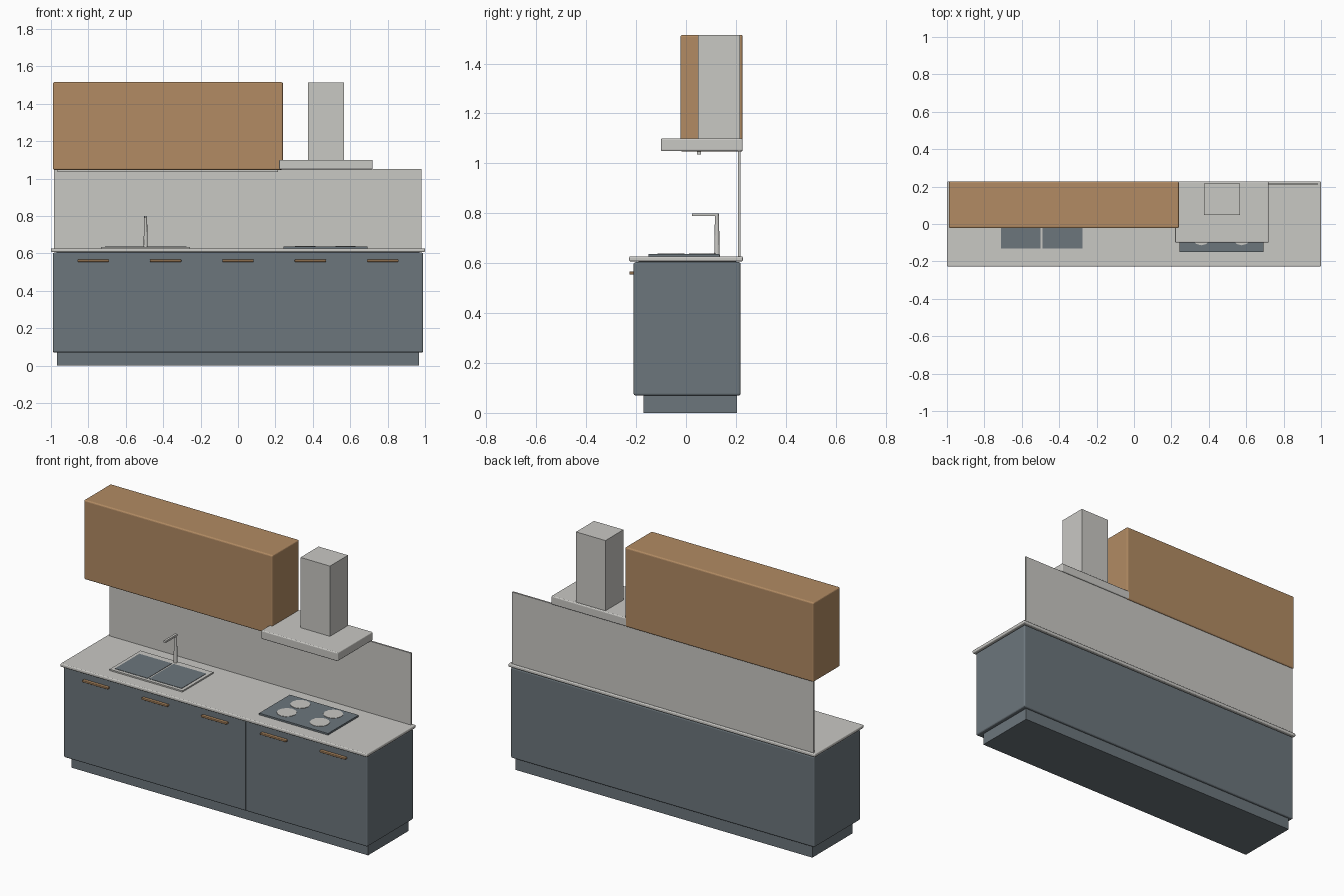
import bpy, bmesh, math
from mathutils import Matrix

if "Cube" in bpy.data.objects:
    bpy.data.objects.remove(bpy.data.objects["Cube"])


def material(name, rgb):
    m = bpy.data.materials.new(name)
    m.diffuse_color = (*rgb, 1)
    m.use_nodes = True
    m.node_tree.nodes["Principled BSDF"].inputs["Base Color"].default_value = m.diffuse_color
    return m


WOOD = material("warm_wood", (0.445, 0.258, 0.125))
SLATE = material("slate_blue", (0.150, 0.181, 0.202))
STONE = material("pale_grey", (0.584, 0.578, 0.552))


def finish(name, bm, mat, bevel=0):
    me = bpy.data.meshes.new(name)
    bm.to_mesh(me)
    bm.free()
    ob = bpy.data.objects.new(name, me)
    bpy.context.collection.objects.link(ob)
    me.materials.append(mat)
    if bevel:
        mod = ob.modifiers.new("rounded_edges", 'BEVEL')
        mod.width, mod.segments = bevel, 3
    return ob


def box(name, x, y, z, mat, bevel=0):
    """Box from (min, max) ranges on each axis."""
    bm = bmesh.new()
    bmesh.ops.create_cube(bm, size=1)
    for v in bm.verts:
        v.co = [(r[0] + r[1]) / 2 + c * (r[1] - r[0]) for r, c in zip((x, y, z), v.co)]
    return finish(name, bm, mat, bevel)


def cone(name, centre, r1, r2, depth, mat, sides, turn=Matrix()):
    bm = bmesh.new()
    bmesh.ops.create_cone(bm, cap_ends=True, segments=sides, radius1=r1, radius2=r2,
                          depth=depth, matrix=Matrix.Translation(centre) @ turn)
    return finish(name, bm, mat)


# Lower cabinets, plinth and worktop
box("plinth", (-0.967, 0.967), (-0.17, 0.205), (0, 0.075), SLATE)
box("base_cabinet", (-0.99, 0.99), (-0.21, 0.219), (0.07, 0.604), SLATE, 0.008)
box("worktop", (-1, 1), (-0.228, 0.228), (0.607, 0.627), STONE, 0.006)
box("worktop_core", (-0.97, 0.97), (-0.19, 0.2), (0.6, 0.61), SLATE)
for x in (-0.197, 0.197):
    box("door_seam", (x - 0.001, x + 0.001), (-0.2108, -0.2), (0.078, 0.596), SLATE)

# Door handles
for i in range(-2, 3):
    x = i * 0.387
    box("handle", (x - 0.084, x + 0.084), (-0.227, -0.205), (0.555, 0.566), WOOD, 0.002)

# Wall panel and wall cabinet with its light strip
box("backsplash", (-0.983, 0.98), (0.209, 0.219), (0.62, 1.05), STONE)
box("wall_cabinet", (-0.99, 0.24), (-0.022, 0.227), (1.047, 1.515), WOOD, 0.008)
box("light_strip", (-0.965, 0.215), (0.044, 0.06), (1.036, 1.05), STONE)

# Extractor hood
box("hood", (0.22, 0.72), (-0.10, 0.227), (1.049, 1.10), STONE, 0.006)
box("hood_chimney", (0.374, 0.566), (0.048, 0.216), (1.095, 1.514), STONE)

# Sink: raised rim with two inset basins
box("sink_rim", (-0.732, -0.257), (-0.15, 0.137), (0.622, 0.635), STONE)
for x in ((-0.712, -0.499), (-0.489, -0.276)):
    box("sink_basin", x, (-0.13, 0.098), (0.63, 0.637), SLATE)

# Tap
cone("tap_post", (-0.494, 0.124, 0.715), 0.011, 0.008, 0.17, STONE, 16)
box("tap_spout", (-0.501, -0.487), (0.024, 0.13), (0.789, 0.8), STONE)

# Hob with four rings
box("hob", (0.243, 0.692), (-0.15, 0.135), (0.622, 0.637), SLATE)
for x in (0.36, 0.575):
    for y in (-0.06, 0.066):
        cone("hob_ring", (x, y, 0.637), 0.054, 0.054, 0.004, STONE, 12)
